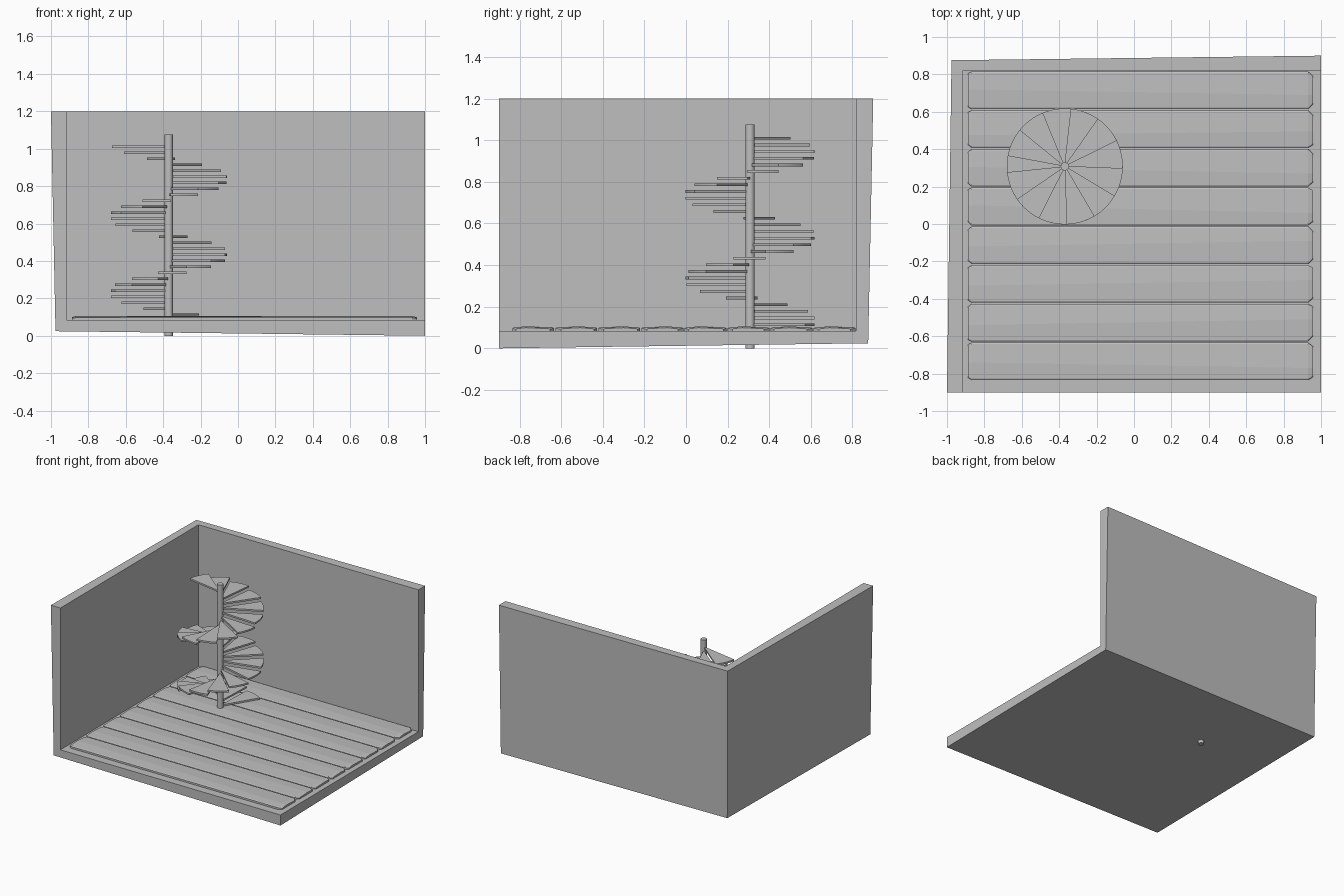
import bpy, bmesh, math, random
from mathutils import Vector

if "Cube" in bpy.data.objects:
    bpy.data.objects.remove(bpy.data.objects["Cube"])

random.seed(4)

grey = bpy.data.materials.new("plain grey")
grey.diffuse_color = (0.52, 0.52, 0.52, 1)
grey.use_nodes = True
grey.node_tree.nodes["Principled BSDF"].inputs["Base Color"].default_value = grey.diffuse_color


def make(name, verts, faces):
    me = bpy.data.meshes.new(name)
    me.from_pydata(verts, [], faces)
    bm = bmesh.new()
    bm.from_mesh(me)
    bmesh.ops.recalc_face_normals(bm, faces=bm.faces)
    bm.to_mesh(me)
    bm.free()
    me.materials.append(grey)
    ob = bpy.data.objects.new(name, me)
    bpy.context.collection.objects.link(ob)
    return ob


# Room shell: floor, left wall and back wall, thickened along corner normals
T = 0.083
LO = Vector((-1 + T, 0.9 - T, T))          # inner corner
HI = Vector((1.0, -0.9, 1.2))              # open side
keys = [(0, 0, 0), (1, 0, 0), (1, 1, 0), (0, 1, 0), (0, 1, 1), (0, 0, 1), (1, 0, 1)]
inner, outer = [], []
for k in keys:
    p = Vector([HI[i] if k[i] else LO[i] for i in range(3)])
    n = Vector((-1 if not k[0] else 0, 1 if not k[1] else 0, -1 if not k[2] else 0))
    inner.append(p)
    outer.append(p + n.normalized() * T)
quads = [(0, 1, 2, 3), (0, 3, 4, 5), (0, 5, 6, 1)]
rim = [1, 2, 3, 4, 5, 6]
faces = quads + [tuple(i + 7 for i in q) for q in quads]
for a, b in zip(rim, rim[1:] + rim[:1]):
    faces.append((a, b, b + 7, a + 7))
make("room_shell", inner + outer, faces)


# Floor planks: worn boards with a slanting ridge and chamfered ends
def plank(i, y0, y1, c0, c1):
    verts, faces = [], []
    stations = [(-0.888, 0.018, 0.006), (-0.868, 0, 0), (0.93, 0, 0), (0.958, 0.025, 0.006)]
    for s, (x, inset, drop) in enumerate(stations):
        a = y0 + inset * random.uniform(0.5, 1.1)
        b = y1 - inset * random.uniform(0.5, 1.1)
        c = c0 if s < 2 else c1
        prof = [(a, 0.083), (a, 0.097), (a + 0.008, 0.101), (c, 0.105),
                (b - 0.008, 0.101), (b, 0.097), (b, 0.083)]
        for y, z in prof:
            verts.append((x, y, z - (drop if z > 0.09 else 0)))
    n = 7
    for s in range(3):
        for j in range(n):
            k = (j + 1) % n
            faces.append((s * n + j, s * n + k, (s + 1) * n + k, (s + 1) * n + j))
    faces += [tuple(range(n)), tuple(range(3 * n, 4 * n))]
    make(f"floor_plank_{i + 1}", verts, faces)


ridges = [(0.72, 0.69), (0.475, 0.495), (0.305, 0.27), (0.10, 0.06),
          (-0.12, -0.09), (-0.33, -0.30), (-0.54, -0.51), (-0.74, -0.77)]
pitch = 0.207
for i, (c0, c1) in enumerate(ridges):
    top = 0.815 - i * pitch
    plank(i, top - pitch + 0.006, top, c0, c1)

# Stair pole
CX, CY = -0.37, 0.308
bpy.ops.mesh.primitive_cylinder_add(vertices=24, radius=0.022, depth=1.075,
                                    location=(CX, CY, 1.075 / 2))
pole = bpy.context.object
pole.name = "stair_pole"
pole.data.materials.append(grey)
bpy.ops.object.shade_smooth_by_angle()

# Spiral treads: wedges climbing half a radian each
R, THICK, ARC = 0.31, 0.013, 8
for i in range(29):
    start = 1.026 + 0.5 * i
    zt = 0.12 + 0.032 * i
    ring = [(CX, CY)]
    for j in range(ARC + 1):
        a = start + 0.5 * j / ARC
        ring.append((CX + R * math.cos(a), CY + R * math.sin(a)))
    n = len(ring)
    verts = [(x, y, zt - THICK) for x, y in ring] + [(x, y, zt) for x, y in ring]
    faces = [tuple(range(n)), tuple(range(n, 2 * n))]
    faces += [(j, (j + 1) % n, (j + 1) % n + n, j + n) for j in range(n)]
    make(f"stair_tread_{i + 1}", verts, faces)
